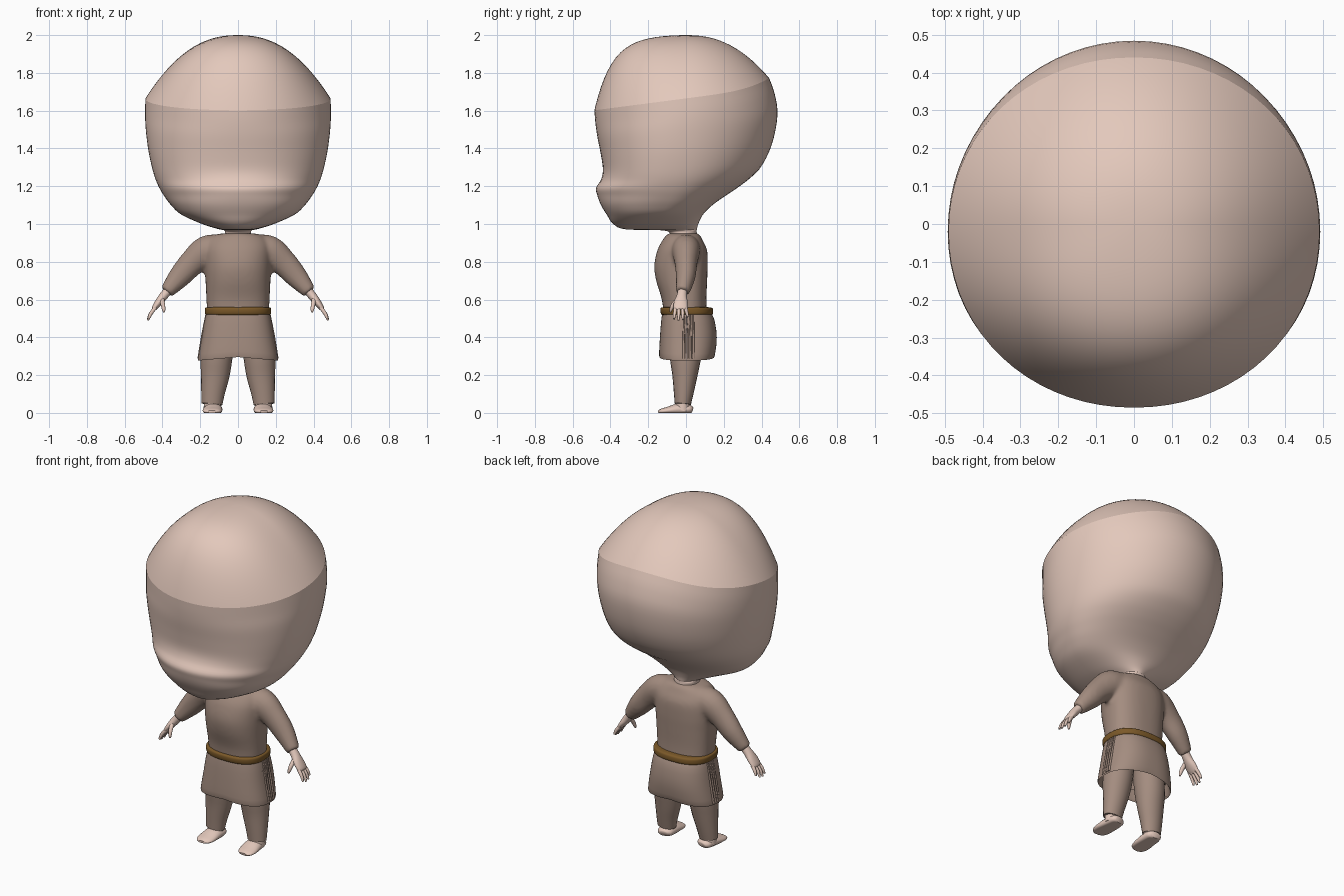
import bpy, bmesh, math
from mathutils import Vector


def material(name, rgb):
    m = bpy.data.materials.new(name)
    m.diffuse_color = (*rgb, 1)
    return m


SKIN = material("skin", (0.77, 0.58, 0.50))
CLOTH = material("brown_cloth", (0.37, 0.265, 0.215))
LEATHER = material("belt_leather", (0.20, 0.10, 0.022))


def smooth_rows(rows, steps):
    """Catmull-Rom interpolation of a short table."""
    out = []
    for i in range(len(rows) - 1):
        a, b, c, d = (rows[max(0, min(len(rows) - 1, i + k))] for k in (-1, 0, 1, 2))
        for s in range(steps):
            t = s / steps
            out.append([0.5 * (2 * q + (r - p) * t + (2 * p - 5 * q + 4 * r - w) * t * t
                               + (3 * q - p - 3 * r + w) * t ** 3)
                        for p, q, r, w in zip(a, b, c, d)])
    out.append(list(rows[-1]))
    return out


def skin_rings(name, rings, mat, caps=True, sharp=50):
    """Bridge rings of points into one smooth-shaded object."""
    bm = bmesh.new()
    loops = [[bm.verts.new(p) for p in ring] for ring in rings]
    n = len(loops[0])
    for lo, hi in zip(loops, loops[1:]):
        for i in range(n):
            j = (i + 1) % n
            bm.faces.new((lo[i], lo[j], hi[j], hi[i]))
    if caps:
        bm.faces.new(loops[0][::-1])
        bm.faces.new(loops[-1])
    bmesh.ops.recalc_face_normals(bm, faces=bm.faces)
    me = bpy.data.meshes.new(name)
    bm.to_mesh(me)
    bm.free()
    me.materials.append(mat)
    me.polygons.foreach_set("use_smooth", [True] * len(me.polygons))
    me.set_sharp_from_angle(angle=math.radians(sharp))
    ob = bpy.data.objects.new(name, me)
    bpy.context.collection.objects.link(ob)
    return ob


def spow(v, e):
    return math.copysign(abs(v) ** e, v)


def section(row, n):
    """Horizontal cross-section: z, half width, front y, back y, mid y, front and back roundness."""
    z, w, front, back, mid, nf, nb = row
    ring = []
    for i in range(n):
        a = 2 * math.pi * i / n
        c, s = math.cos(a), math.sin(a)
        e = 2 / (nf if s < 0 else nb)
        depth = (mid - front) if s < 0 else (back - mid)
        ring.append(Vector((w * spow(c, e), mid + depth * spow(s, e), z)))
    return ring


def loft(name, rows, mat, n=48, steps=4, warp=None, caps=False, sharp=50):
    rings = [section(r, n) for r in smooth_rows(rows, steps)]
    if warp:
        rings = [[warp(p) for p in ring] for ring in rings]
    return skin_rings(name, rings, mat, caps, sharp)


def tube(name, pts, mat, side=1, ref=(0, 1, 0), n=20, steps=4):
    """Elliptical tube; points are x, y, z, radius along ref, radius across."""
    rows = smooth_rows(pts, steps)
    rings = []
    for i, r in enumerate(rows):
        d = (Vector(rows[min(i + 1, len(rows) - 1)][:3]) - Vector(rows[max(i - 1, 0)][:3])).normalized()
        u = Vector(ref)
        u = (u - d * u.dot(d)).normalized()
        v = d.cross(u)
        ring = []
        for k in range(n):
            a = 2 * math.pi * k / n
            p = Vector(r[:3]) + u * r[3] * math.cos(a) + v * r[4] * math.sin(a)
            ring.append((p.x * side, p.y, max(p.z, 0)))
        rings.append(ring)
    return skin_rings(name, rings, mat)


# Head below the brow crease, with jaw and neck
def crease_z(y):
    return 1.665 + 0.13 * y + 0.05 * max(0, y / 0.44) ** 4


def head_warp(p):
    k = max(0, min(1, (p.z - 1.3) / 0.33))
    return Vector((p.x, p.y, p.z + (crease_z(p.y) - 1.63) * k))


BROW = (1.63, 0.49, -0.485, 0.44, -0.02, 2.05, 2.05)
head_rows = [
    BROW,
    (1.56, 0.492, -0.48, 0.47, -0.02, 2.05, 2.02),
    (1.48, 0.488, -0.47, 0.484, -0.03, 2.1, 2.0),
    (1.38, 0.474, -0.452, 0.453, -0.04, 2.15, 2.0),
    (1.29, 0.453, -0.44, 0.388, -0.05, 2.2, 2.05),
    (1.235, 0.436, -0.45, 0.33, -0.06, 2.15, 2.1),
    (1.19, 0.416, -0.476, 0.27, -0.07, 2.1, 2.1),
    (1.15, 0.392, -0.469, 0.21, -0.08, 2.1, 2.1),
    (1.10, 0.355, -0.45, 0.14, -0.10, 2.2, 2.1),
    (1.05, 0.30, -0.42, 0.09, -0.13, 2.2, 2.0),
    (1.00, 0.19, -0.385, 0.065, -0.15, 2.2, 1.9),
    (0.972, 0.10, -0.32, 0.058, -0.10, 2.1, 1.9),
    (0.966, 0.072, -0.12, 0.056, -0.01, 2.0, 2.0),
    (0.94, 0.07, -0.082, 0.058, -0.01, 2.0, 2.0),
    (0.89, 0.075, -0.085, 0.06, -0.01, 2.0, 2.0),
]
loft("head", head_rows, SKIN, n=72, warp=head_warp, sharp=180)

# Domed top of the head, split from the face by a crease
rim = [head_warp(p) for p in section(BROW, 72)]
dome = []
for i in range(21):
    r = math.cos(0.985 * math.pi / 2 * i / 20)
    ring = []
    for p in rim:
        power = 2.3 + 2.9 * max(0, -p.y / 0.485) ** 2 * r
        ring.append((p.x * r, p.y * r, p.z + (2 - p.z) * (1 - r ** power)))
    dome.append(ring)
skin_rings("head_dome", dome + [[(x * 0.05, y * 0.05, 2) for x, y, z in dome[-1]]], SKIN,
           caps=False, sharp=180)

# Tunic body and sleeves, fused into one soft garment
top = [loft("tunic_top", [
    (0.50, 0.162, -0.115, 0.11, 0, 2.4, 2.4),
    (0.60, 0.167, -0.128, 0.108, 0, 2.4, 2.4),
    (0.70, 0.172, -0.158, 0.112, 0, 2.3, 2.4),
    (0.78, 0.177, -0.168, 0.115, 0, 2.2, 2.4),
    (0.86, 0.178, -0.152, 0.112, 0, 2.2, 2.3),
    (0.91, 0.165, -0.127, 0.09, 0, 2.1, 2.2),
    (0.94, 0.13, -0.105, 0.075, -0.01, 2, 2),
    (0.95, 0.085, -0.092, 0.066, -0.01, 2, 2),
], CLOTH, caps=True)]
for side in (1, -1):
    top.append(tube("sleeve", [
        (0.08, 0, 0.87, 0.075, 0.075), (0.165, 0, 0.855, 0.075, 0.084),
        (0.24, 0, 0.797, 0.061, 0.071), (0.31, -0.002, 0.72, 0.052, 0.06),
        (0.378, -0.018, 0.64, 0.037, 0.038)], CLOTH, side))
bpy.ops.object.select_all(action='DESELECT')
for ob in top:
    ob.select_set(True)
bpy.context.view_layer.objects.active = top[0]
bpy.ops.object.join()
fuse = top[0].modifiers.new("fuse", 'REMESH')
fuse.mode = 'VOXEL'
fuse.voxel_size = 0.01
fuse.use_smooth_shade = True
soft = top[0].modifiers.new("soften", 'SMOOTH')
soft.factor = 0.5
soft.iterations = 8


# Tunic skirt, hem dipping at the sides
def hem_dip(p):
    k = max(0, (0.56 - p.z) / 0.26)
    return Vector((p.x, p.y, p.z - 0.018 * k * abs(p.x) / 0.21))


loft("tunic_skirt", [
    (0.555, 0.16, -0.12, 0.115, 0, 2.5, 2.5),
    (0.50, 0.175, -0.13, 0.148, 0, 2.5, 2.5),
    (0.40, 0.193, -0.138, 0.163, 0, 2.5, 2.5),
    (0.303, 0.212, -0.142, 0.152, 0, 2.5, 2.5),
    (0.308, 0.203, -0.132, 0.142, 0, 2.5, 2.5),
    (0.36, 0.190, -0.128, 0.148, 0, 2.5, 2.5),
], CLOTH, n=72, steps=3, warp=hem_dip)

# Belt
loft("belt", [
    (0.518, 0.16, -0.12, 0.125, 0, 2.5, 2.5),
    (0.522, 0.173, -0.131, 0.141, 0, 2.5, 2.5),
    (0.54, 0.176, -0.136, 0.144, 0, 2.5, 2.5),
    (0.556, 0.173, -0.133, 0.138, 0, 2.5, 2.5),
    (0.560, 0.155, -0.115, 0.11, 0, 2.5, 2.5),
], LEATHER, n=64)

for side, label in ((1, "left"), (-1, "right")):
    # Vertical folds at the side of the skirt
    for i in range(4):
        y = -0.012 + 0.017 * i
        tube(f"{label}_skirt_fold_{i + 1}", [
            (0.168, y, 0.52, 0.004, 0.005), (0.190, y, 0.40, 0.006, 0.007),
            (0.208, y, 0.287, 0.007, 0.007)], CLOTH, side, n=10)
    # Palm, fingers and thumb
    tube(label + "_hand", [
        (0.355, -0.015, 0.665, 0.025, 0.023), (0.393, -0.022, 0.62, 0.027, 0.023),
        (0.42, -0.027, 0.585, 0.037, 0.02), (0.443, -0.028, 0.555, 0.037, 0.014),
        (0.45, -0.028, 0.545, 0.028, 0.007)], SKIN, side)
    for i in range(4):
        y = -0.055 + 0.018 * i
        reach = (0.9, 1.0, 0.95, 0.75)[i]
        spread = (i - 1.5) * 0.006
        tube(f"{label}_finger_{i + 1}", [
            (0.436, y, 0.56, 0.009, 0.011), (0.436 + 0.027 * reach, y + spread / 2, 0.56 - 0.036 * reach, 0.009, 0.010),
            (0.436 + 0.042 * reach, y + spread, 0.56 - 0.07 * reach, 0.005, 0.006)],
            SKIN, side, n=10)
    tube(label + "_thumb", [
        (0.405, -0.035, 0.61, 0.012, 0.014), (0.398, -0.066, 0.575, 0.011, 0.012),
        (0.394, -0.078, 0.55, 0.009, 0.010), (0.391, -0.082, 0.533, 0.004, 0.005)],
        SKIN, side, n=10)
    # Trouser leg
    tube(label + "_trouser_leg", [
        (0.10, 0.0, 0.46, 0.09, 0.085), (0.113, -0.003, 0.30, 0.083, 0.084),
        (0.121, -0.006, 0.20, 0.067, 0.076), (0.132, -0.012, 0.11, 0.053, 0.063),
        (0.138, -0.017, 0.046, 0.043, 0.055)], CLOTH, side)
    # Bare foot and ankle
    tube(label + "_ankle", [
        (0.136, -0.017, 0.08, 0.036, 0.044), (0.135, -0.018, 0.012, 0.04, 0.047)], SKIN, side)
    tube(label + "_foot", [
        (0.127, 0.032, 0.014, 0.026, 0.016), (0.129, 0.015, 0.018, 0.044, 0.026),
        (0.132, -0.04, 0.018, 0.050, 0.032), (0.136, -0.095, 0.012, 0.052, 0.021),
        (0.138, -0.13, 0.008, 0.044, 0.014), (0.138, -0.147, 0.006, 0.024, 0.007)],
        SKIN, side, ref=(1, 0, 0))
